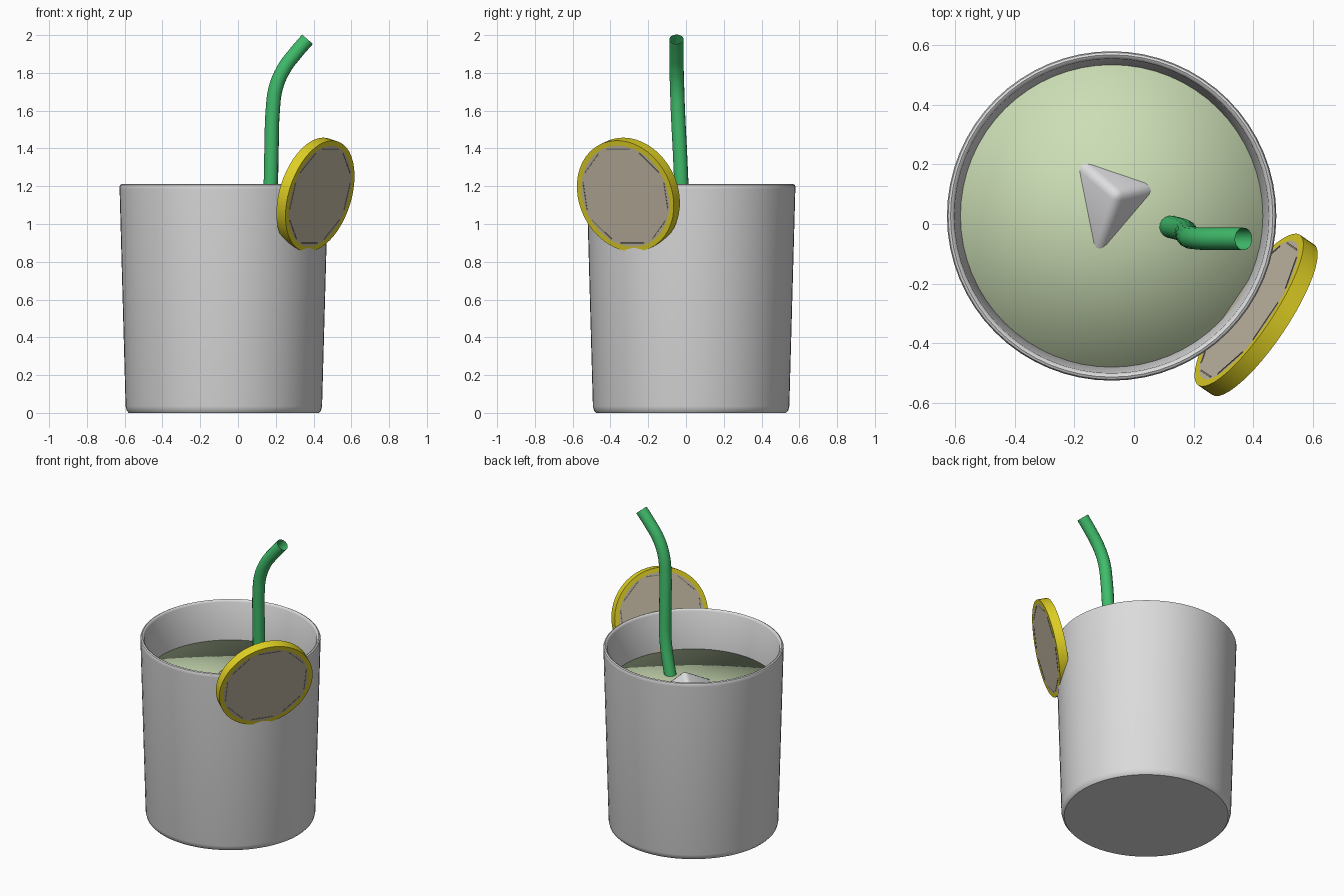
import bpy, bmesh, math
from mathutils import Vector, Matrix

if "Cube" in bpy.data.objects:
    bpy.data.objects.remove(bpy.data.objects["Cube"])

GX, GY = -0.075, 0.027      # glass axis
LIQ = 0.95                  # liquid level


def mat(name, srgb):
    m = bpy.data.materials.new(name)
    m.diffuse_color = [((c + 0.055) / 1.055) ** 2.4 for c in srgb] + [1]
    m.use_nodes = True
    m.node_tree.nodes["Principled BSDF"].inputs["Base Color"].default_value = m.diffuse_color
    return m


GLASS = mat("glass grey", (0.86, 0.86, 0.86))
ICE = mat("ice white", (0.87, 0.87, 0.88))
DRINK = mat("pale green", (0.80, 0.87, 0.71))
STRAW = mat("straw green", (0.25, 0.74, 0.42))
RIND = mat("rind yellow", (0.88, 0.82, 0.14))
FLESH = mat("flesh beige", (0.77, 0.73, 0.65))
PITH = mat("membrane grey", (0.55, 0.53, 0.47))


def finish(name, bm, mats, angle=None):
    bmesh.ops.recalc_face_normals(bm, faces=bm.faces)
    me = bpy.data.meshes.new(name)
    bm.to_mesh(me)
    bm.free()
    ob = bpy.data.objects.new(name, me)
    bpy.context.collection.objects.link(ob)
    for m in mats:
        me.materials.append(m)
    if angle:
        bpy.ops.object.select_all(action='DESELECT')
        ob.select_set(True)
        bpy.context.view_layer.objects.active = ob
        bpy.ops.object.shade_smooth_by_angle(angle=math.radians(angle))
    return ob


def lathe(profile, n=64):
    """Spin (radius, z) points; radius 0 ends become a fan point."""
    bm = bmesh.new()
    rings = []
    for r, z in profile:
        k = n if r > 0 else 1
        rings.append([bm.verts.new((r * math.cos(2 * math.pi * i / n),
                                    r * math.sin(2 * math.pi * i / n), z)) for i in range(k)])
    for a, b in zip(rings, rings[1:]):
        for i in range(n):
            j = (i + 1) % n
            loop = [a[i % len(a)], a[j % len(a)], b[j % len(b)], b[i % len(b)]]
            bm.faces.new(list(dict.fromkeys(loop)))
    return bm


# Tumbler: tapered outer wall, rounded lip, inner wall and floor
glass = finish("glass", lathe([
    (0, 0), (0.503, 0), (0.514, 0.012), (0.52, 0.035), (0.552, 1.185),
    (0.553, 1.197), (0.549, 1.207), (0.541, 1.211), (0.533, 1.207), (0.528, 1.197),
    (0.506, LIQ - 0.02), (0.485, 0.06), (0, 0.06)]), [GLASS], 40)
glass.location = (GX, GY, 0)

# Drink: a smooth-shaded filled cylinder
drink = finish("drink", lathe([(0, 0.08), (0.484, 0.08), (0.508, LIQ), (0, LIQ)]), [DRINK], 180)
drink.location = (GX, GY, 0)

# Ice cube: one corner pokes through the surface
apex = Vector((-0.055, 0.1, LIQ + 0.12))
feet = [Vector((-0.19, 0.215, LIQ)), Vector((0.075, 0.125, LIQ)), Vector((-0.11, -0.095, LIQ))]
ax = (feet[0] - apex).normalized()
ay = (feet[1] - apex)
ay = (ay - ay.dot(ax) * ax).normalized()
az = ax.cross(ay)
if az.dot(feet[2] - apex) < 0:
    az = -az
SIDE = 0.3
bm = bmesh.new()
bmesh.ops.create_cube(bm, size=SIDE)
bmesh.ops.bevel(bm, geom=bm.edges[:], offset=0.03, segments=3, profile=0.5, affect='EDGES')
bmesh.ops.translate(bm, verts=bm.verts, vec=(SIDE / 2,) * 3)
bmesh.ops.transform(bm, verts=bm.verts,
                    matrix=Matrix.Translation(apex) @ Matrix((ax, ay, az)).transposed().to_4x4())
finish("ice_cube", bm, [ICE], 60)

# Straw: open tube swept along a bent path
path = [(0.02, 0.015, 0.5), (0.07, 0.0, 0.75), (0.125, -0.01, LIQ), (0.168, -0.022, 1.16),
        (0.177, -0.032, 1.38), (0.184, -0.043, 1.6), (0.2, -0.047, 1.72),
        (0.245, -0.05, 1.825), (0.305, -0.05, 1.905), (0.368, -0.05, 1.978)]
cu = bpy.data.curves.new("straw", 'CURVE')
cu.dimensions = '3D'
cu.bevel_depth = 0.038
cu.bevel_resolution = 6
cu.resolution_u = 6
sp = cu.splines.new('BEZIER')
sp.bezier_points.add(len(path) - 1)
for p, co in zip(sp.bezier_points, path):
    p.co = co
    p.handle_left_type = p.handle_right_type = 'AUTO'
cu.materials.append(STRAW)
straw = bpy.data.objects.new("straw", cu)
bpy.context.collection.objects.link(straw)
bpy.ops.object.select_all(action='DESELECT')
straw.select_set(True)
bpy.context.view_layer.objects.active = straw
bpy.ops.object.convert(target='MESH')
bpy.ops.object.shade_smooth_by_angle(angle=math.radians(60))

# Citrus slice: rind disc whose inner face rings are flesh
R, RF, H = 0.305, 0.277, 0.03
normal = Vector((0.8, -0.54, -0.26)).normalized()
side = Vector((0, 0, 1)).cross(normal).normalized()
frame = Matrix((side, normal.cross(side), normal)).transposed().to_4x4()
frame = Matrix.Translation((0.41, -0.305, 1.155)) @ frame
bm = lathe([(0, -H), (RF, -H), (R, -H), (R, H), (RF, H), (0, H)], 48)
for f in bm.faces:
    if f.calc_center_median().xy.length < RF - 0.01:
        f.material_index = 1
citrus = finish("citrus_slice", bm, [RIND, FLESH], 30)
citrus.matrix_world = frame

# Membrane dashes: thin bars in an octagon on both faces
bm = bmesh.new()
for s in (-1, 1):
    for i in range(8):
        m = (Matrix.Rotation(i * math.pi / 4, 4, 'Z')
             @ Matrix.Translation((0.258, 0, s * (H + 0.0005)))
             @ Matrix.Diagonal((0.006, 0.15, 0.002, 1)))
        bmesh.ops.create_cube(bm, size=1, matrix=m)
dashes = finish("slice_membranes", bm, [PITH])
dashes.matrix_world = frame
